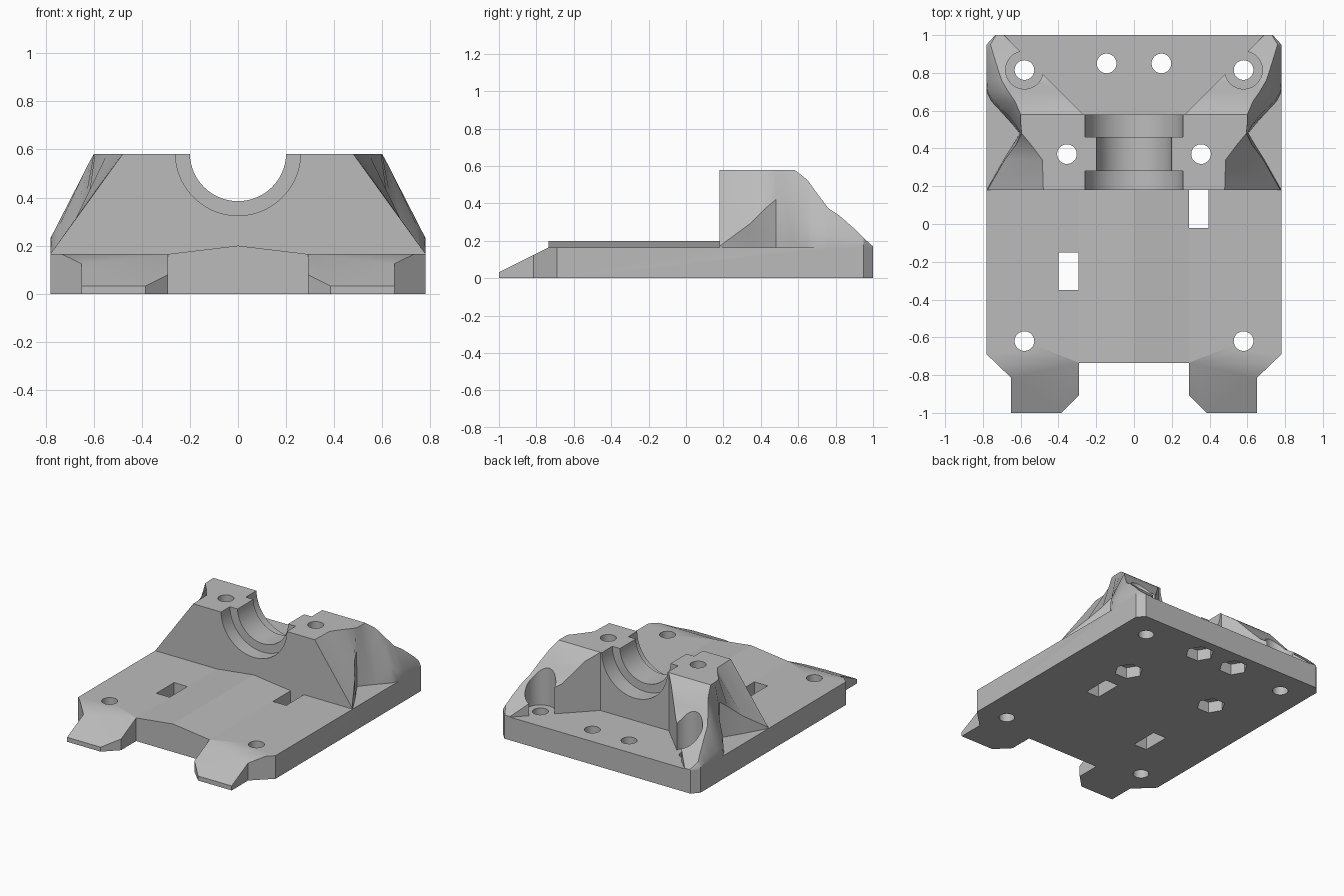
import bpy, bmesh, math

if "Cube" in bpy.data.objects:
    bpy.data.objects.remove(bpy.data.objects["Cube"])

grey = bpy.data.materials.new("plain_grey")
grey.diffuse_color = (0.5, 0.5, 0.5, 1)
grey.use_nodes = True
grey.node_tree.nodes["Principled BSDF"].inputs["Base Color"].default_value = grey.diffuse_color
Z = 0.165  # plate thickness


def loft(name, rings):
    """Closed solid through rings that all have the same point count."""
    bm = bmesh.new()
    vs = [[bm.verts.new(p) for p in r] for r in rings]
    n = len(rings[0])
    for a, b in zip(vs, vs[1:]):
        for i in range(n):
            j = (i + 1) % n
            bm.faces.new((a[i], a[j], b[j], b[i]))
    bm.faces.new(vs[0])
    bm.faces.new(vs[-1])
    bmesh.ops.recalc_face_normals(bm, faces=bm.faces)
    me = bpy.data.meshes.new(name)
    bm.to_mesh(me)
    bm.free()
    me.materials.append(grey)
    ob = bpy.data.objects.new(name, me)
    bpy.context.collection.objects.link(ob)
    return ob


def prism(pts, z0, z1):
    return loft("cutter", [[(x, y, z) for x, y in pts] for z in (z0, z1)])


def drill(x, y, r, z0, z1, n=48):
    return prism([(x + r * math.cos(2 * math.pi * i / n),
                   y + r * math.sin(2 * math.pi * i / n)) for i in range(n)], z0, z1)


def bore(r, y0, y1, n=96):
    """Cylinder along y for the half-round cradle."""
    return loft("cutter", [[(r * math.cos(2 * math.pi * i / n), y,
                             0.585 + r * math.sin(2 * math.pi * i / n))
                            for i in range(n)] for y in (y0, y1)])


def combine(target, other, op='DIFFERENCE'):
    m = target.modifiers.new("bool", 'BOOLEAN')
    m.operation, m.object, m.solver = op, other, 'EXACT'
    bpy.context.view_layer.objects.active = target
    bpy.ops.object.modifier_apply(modifier=m.name)
    bpy.data.objects.remove(other)


# Plate with front lugs and chamfered back corners
right = [(0.29, -0.735), (0.29, -0.905), (0.385, -1), (0.65, -1), (0.65, -0.815),
         (0.78, -0.69), (0.78, 0.95), (0.735, 1)]
plate = prism(right + [(-x, y) for x, y in reversed(right)], 0, Z)
plate.name = "mount_plate"

# Sloped lug tops
combine(plate, loft("cutter", [[(x, -1.1, -0.018), (x, -0.735, Z), (x, -0.735, 0.4),
                                (x, -1.1, 0.4)] for x in (-1, 1)]))

# Shallow crown along the plate
combine(plate, loft("crown", [[(-0.29, y, Z), (0, y, 0.2), (0.29, y, Z), (0, y, 0.1)]
                              for y in (-0.735, 0.2)]), 'UNION')

# Bearing block: y, bottom x, middle x and z, top x and z
stations = [(0.18, 0.78, 0.775, 0.172, 0.48, 0.58),
            (0.34, 0.69, 0.685, 0.29, 0.485, 0.58),
            (0.42, 0.64, 0.625, 0.37, 0.545, 0.58),
            (0.48, 0.605, 0.60, 0.42, 0.595, 0.58),
            (0.53, 0.645, 0.63, 0.42, 0.60, 0.58),
            (0.58, 0.69, 0.67, 0.36, 0.60, 0.58),
            (0.65, 0.755, 0.745, 0.28, 0.63, 0.525),
            (0.70, 0.78, 0.775, 0.24, 0.665, 0.455),
            (0.76, 0.78, 0.78, 0.23, 0.70, 0.375),
            (0.82, 0.78, 0.78, 0.22, 0.72, 0.335),
            (0.90, 0.78, 0.78, 0.20, 0.745, 0.265),
            (0.95, 0.78, 0.78, 0.18, 0.76, 0.215),
            (1.00, 0.735, 0.735, 0.167, 0.73, 0.17)]


def half(s):
    return loft("bearing_block", [[(-0.02 * s, y, Z), (s * xb, y, Z), (s * xm, y, zm),
                                   (s * xt, y, zt), (-0.02 * s, y, zt)]
                                  for y, xb, xm, zm, xt, zt in stations])


block = half(1)
combine(block, half(-1), 'UNION')

# Open V between the rear arms, and cradle bores
combine(block, prism([(-0.27, 0.58), (0.27, 0.58), (0.79, 1.1), (-0.79, 1.1)], Z, 1))
for r, y0, y1 in ((0.26, 0.1, 0.28), (0.2, 0.2, 0.5), (0.26, 0.46, 0.7)):
    combine(block, bore(r, y0, y1))
# Screw-head clearance in the arms
for s in (-1, 1):
    combine(block, drill(s * 0.58, 0.815, 0.1, Z, 1))
combine(plate, block, 'UNION')

# Screw holes and nut pockets underneath
for s in (-1, 1):
    for x, y in ((0.58, -0.62), (0.58, 0.815), (0.145, 0.85), (0.355, 0.37)):
        combine(plate, drill(s * x, y, 0.052, -0.1, 1))
    for x, y in ((0.145, 0.85), (0.355, 0.37)):
        combine(plate, drill(s * x, y, 0.095, -0.1, 0.08, 6))

# Tie slots
for x0, x1, y0, y1 in ((-0.4, -0.295, -0.35, -0.15), (0.29, 0.395, -0.02, 0.18)):
    combine(plate, prism([(x0, y0), (x1, y0), (x1, y1), (x0, y1)], -0.1, 0.3))

# Smooth shading, keeping the crown creases crisp
bpy.ops.object.select_all(action='DESELECT')
plate.select_set(True)
bpy.context.view_layer.objects.active = plate
bpy.ops.object.shade_smooth_by_angle(angle=math.radians(30))
bm = bmesh.new()
bm.from_mesh(plate.data)
for e in bm.edges:
    if max(v.co.y for v in e.verts) < 0.181 and all(f.normal.z > 0.9 for f in e.link_faces):
        e.smooth = False
bm.to_mesh(plate.data)
bm.free()
